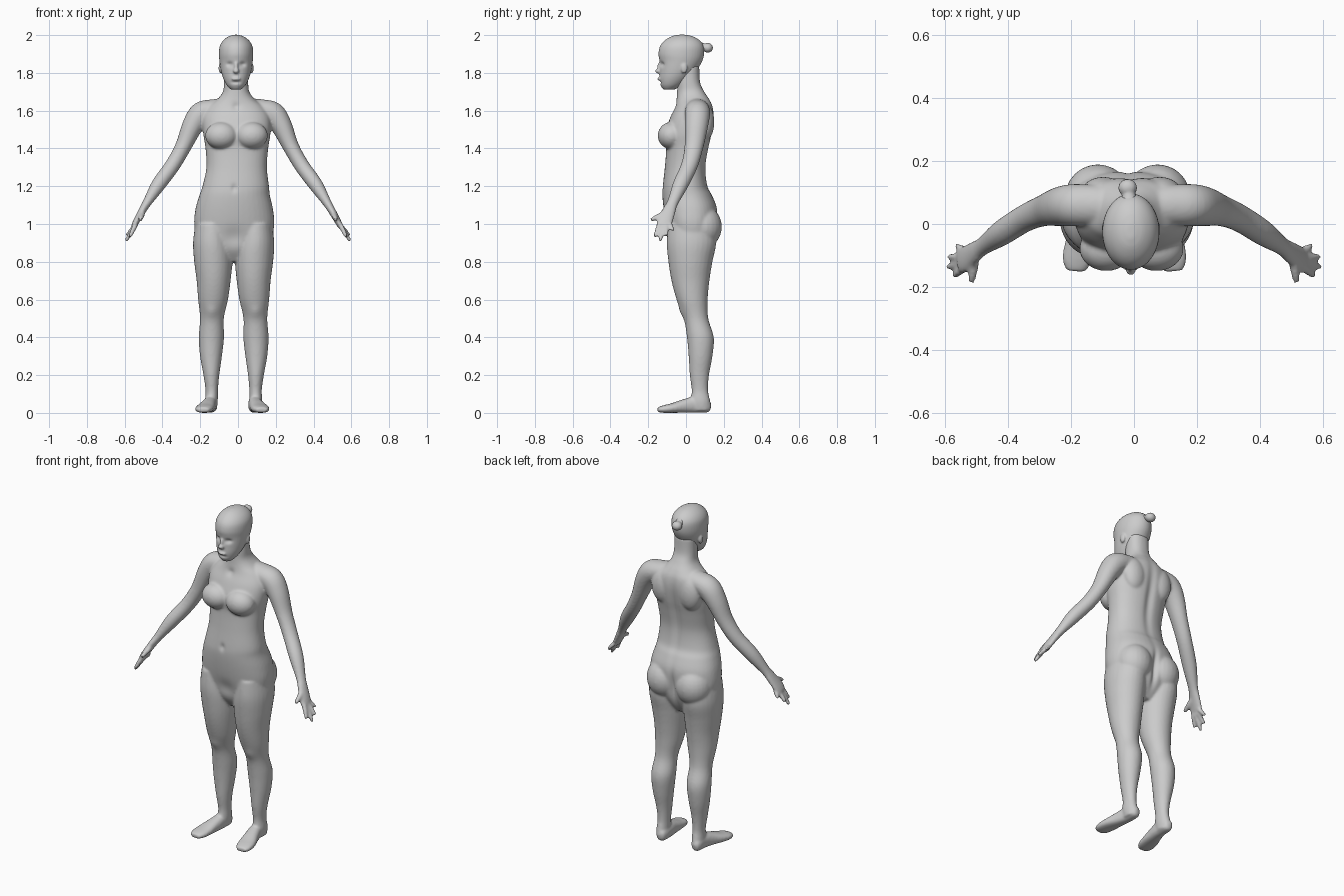
import bpy, bmesh
from math import sin, cos, pi, exp
from mathutils import Vector as V, Matrix


def power(c, p):
    return (abs(c) ** p) * (1 if c >= 0 else -1)


def spline(rows, sub):
    """Catmull-Rom resampling of a list of number rows."""
    out = []
    for i in range(len(rows) - 1):
        a, b, c, d = (rows[max(0, min(len(rows) - 1, i + k))] for k in (-1, 0, 1, 2))
        for s in range(sub):
            t = s / sub
            out.append([q + 0.5 * t * (r - p + t * (2 * p - 5 * q + 4 * r - e + t * (3 * (q - r) + e - p)))
                        for p, q, r, e in zip(a, b, c, d)])
    return out + [list(rows[-1])]


def loft(bm, rows, axis=None, ref=(0, 1, 0), mirror=1, ax=0, p=1.0, n=28, sub=5):
    """Closed tube through rows of (x, y, z, half width, half depth along ref)."""
    rows = spline(rows, sub)
    pts = [V(r[:3]) for r in rows]
    rings = []
    for i, r in enumerate(rows):
        t = V(axis) if axis else (pts[min(i + 1, len(pts) - 1)] - pts[max(i - 1, 0)]).normalized()
        v = (V(ref) - t * t.dot(V(ref))).normalized()
        u = v.cross(t)
        ring = []
        for k in range(n):
            a = 2 * pi * k / n
            co = pts[i] + u * r[3] * power(cos(a), p) + v * r[4] * power(sin(a), p)
            ring.append(bm.verts.new((ax + mirror * co.x, co.y, co.z)))
        rings.append(ring)
    for a, b in zip(rings, rings[1:]):
        for k in range(n):
            bm.faces.new((a[k], a[(k + 1) % n], b[(k + 1) % n], b[k]))
    bm.faces.new(rings[0])
    bm.faces.new(rings[-1])


def column(rows):
    """Rows of (x, z, half width, front y, back y) to loft rows."""
    return [(x, (f + b) / 2, z, w, (b - f) / 2) for x, z, w, f, b in rows]


def blob(bm, co, size):
    bmesh.ops.create_uvsphere(bm, u_segments=24, v_segments=16, radius=1,
                              matrix=Matrix.Translation(co) @ Matrix.Diagonal((*size, 1)))


def fuse(name, bm, voxel, smooth, dents=()):
    """Union overlapping parts into one smooth skin, then push soft dents in."""
    bmesh.ops.recalc_face_normals(bm, faces=bm.faces)
    me = bpy.data.meshes.new(name)
    bm.to_mesh(me)
    bm.free()
    ob = bpy.data.objects.new(name, me)
    bpy.context.collection.objects.link(ob)
    bpy.context.view_layer.objects.active = ob
    ob.select_set(True)
    m = ob.modifiers.new("skin", 'REMESH')
    m.mode, m.voxel_size, m.use_smooth_shade = 'VOXEL', voxel, True
    s = ob.modifiers.new("soften", 'SMOOTH')
    s.factor, s.iterations = 0.5, smooth
    for mod in ("skin", "soften"):
        bpy.ops.object.modifier_apply(modifier=mod)
    for c, r, push in dents:
        for v in ob.data.vertices:
            d = [(v.co[i] - c[i]) / r[i] for i in range(3)]
            v.co += V(push) * exp(-sum(q * q for q in d))
    bpy.ops.object.shade_smooth()
    ob.select_set(False)
    return ob


SIDES = (1, -1)
body = bmesh.new()

# torso and neck
loft(body, column([
    (-.02, .80, .08, -.03, .09), (-.02, .86, .15, -.07, .13), (-.02, .92, .195, -.09, .155),
    (-.02, 1.0, .212, -.105, .165), (-.02, 1.08, .205, -.118, .165), (-.018, 1.15, .187, -.125, .14),
    (-.012, 1.2, .176, -.123, .115), (-.007, 1.3, .16, -.112, .105), (-.006, 1.4, .166, -.105, .12),
    (-.006, 1.48, .178, -.11, .138), (-.008, 1.56, .18, -.085, .148), (-.01, 1.62, .15, -.058, .143),
    (-.01, 1.66, .10, -.05, .125), (-.01, 1.70, .07, -.047, .098), (-.01, 1.75, .064, -.045, .075),
    (-.01, 1.84, .062, -.04, .07)]), axis=(0, 0, 1), p=.88, n=40)

for s in SIDES:
    # breasts, buttocks, shoulder blades
    blob(body, (-.008 + s * .08, -.078, 1.468), (.086, .072, .072))
    blob(body, (-.02 + s * .095, .085, .985), (.105, .105, .115))
    blob(body, (-.008 + s * .09, .10, 1.54), (.07, .05, .10))

    # legs
    loft(body, column([
        (.113, 1.0, .09, -.095, .15), (.112, .9, .103, -.102, .16), (.108, .8, .101, -.093, .14),
        (.106, .7, .09, -.077, .124), (.109, .6, .079, -.05, .115), (.115, .5, .063, -.012, .118),
        (.118, .4, .067, .005, .147), (.12, .3, .058, .014, .14), (.118, .2, .042, .02, .122),
        (.116, .12, .033, .03, .117), (.118, .06, .034, .025, .128), (.118, .012, .028, .04, .125)]),
        axis=(0, 0, 1), mirror=s, ax=-.023)

    # feet
    loft(body, [(.115, .132, .032, .012, .016), (.116, .115, .034, .028, .033), (.118, .05, .043, .034, .043),
                (.129, -.01, .036, .04, .036), (.143, -.07, .026, .048, .026), (.152, -.118, .02, .046, .02),
                (.156, -.15, .016, .03, .013)], ref=(0, 0, 1), mirror=s, ax=-.03, p=.85)

    # arms and palms
    loft(body, [(.06, .06, 1.61, .055, .06), (.13, .06, 1.605, .055, .065), (.19, .06, 1.582, .064, .067),
                (.235, .055, 1.52, .056, .062), (.285, .042, 1.41, .043, .05), (.342, .018, 1.31, .04, .044),
                (.415, -.028, 1.21, .038, .041), (.475, -.07, 1.115, .024, .03), (.502, -.09, 1.07, .02, .036),
                (.533, -.112, 1.015, .017, .043), (.548, -.117, .985, .014, .038)], mirror=s, ax=-.005)

    # fingers and thumb
    for base, tip, r in [((.54, -.14, 1.0), (.573, -.165, .932), .013), ((.543, -.122, .99), (.594, -.137, .91), .013),
                         ((.543, -.104, .99), (.59, -.104, .938), .013), ((.535, -.085, 1.0), (.567, -.068, .965), .012),
                         ((.505, -.105, 1.06), (.517, -.185, 1.022), .015)]:
        mid = [(a + b) / 2 for a, b in zip(base, tip)]
        loft(body, [(*base, r, r), (*mid, r, r), (*tip, r * .7, r * .7)], ref=(.6, .35, .7),
             mirror=s, ax=0, n=12)

fuse("body", body, .007, 7, [
    ((-.01, .14, 1.40), (.025, .08, .2), (0, -.013, 0)),       # spine groove
    ((-.02, .17, .96), (.016, .09, .09), (0, -.02, 0)),        # cleft
    ((-.02, -.12, 1.19), (.014, .04, .02), (0, .008, 0)),      # navel
    ((-.01, -.06, 1.62), (.02, .05, .02), (0, .008, 0)),       # throat notch
    ((-.02, -.10, .93), (.06, .04, .05), (0, .012, 0)),        # groin
    ((.093, -.01, .54), (.03, .04, .035), (0, -.008, 0)),      # kneecaps
    ((-.139, -.01, .54), (.03, .04, .035), (0, -.008, 0))])

# head
head = bmesh.new()
loft(head, column([
    (-.01, 1.712, .028, -.12, -.06), (-.01, 1.735, .05, -.135, -.02), (-.01, 1.77, .068, -.141, .02),
    (-.01, 1.81, .08, -.14, .055), (-.01, 1.86, .088, -.14, .085), (-.01, 1.90, .091, -.146, .096),
    (-.01, 1.94, .087, -.138, .094), (-.01, 1.97, .07, -.115, .075), (-.01, 1.992, .042, -.08, .04),
    (-.01, 2.002, .012, -.045, .0)]), axis=(0, 0, 1), n=40)

# nose, lips, ears
blob(head, (-.01, -.146, 1.81), (.016, .017, .014))
blob(head, (-.01, -.139, 1.828), (.011, .014, .03))
blob(head, (-.01, -.14, 1.768), (.024, .011, .009))
for s in SIDES:
    blob(head, (-.01 + s * .082, -.01, 1.825), (.011, .018, .028))
fuse("head", head, .005, 5, [
    ((-.045, -.135, 1.845), (.02, .03, .013), (0, .012, 0)),   # eye sockets
    ((.025, -.135, 1.845), (.02, .03, .013), (0, .012, 0)),
    ((-.01, -.14, 1.75), (.025, .03, .008), (0, .006, 0))])

# hair bun
bun = bmesh.new()
blob(bun, (-.02, .115, 1.933), (.03, .028, .026))
loft(bun, [(-.015, .07, 1.94, .028, .026), (-.017, .095, 1.937, .021, .02), (-.02, .12, 1.934, .02, .02)],
     ref=(0, 0, 1), n=16)
fuse("hair_bun", bun, .005, 3)
